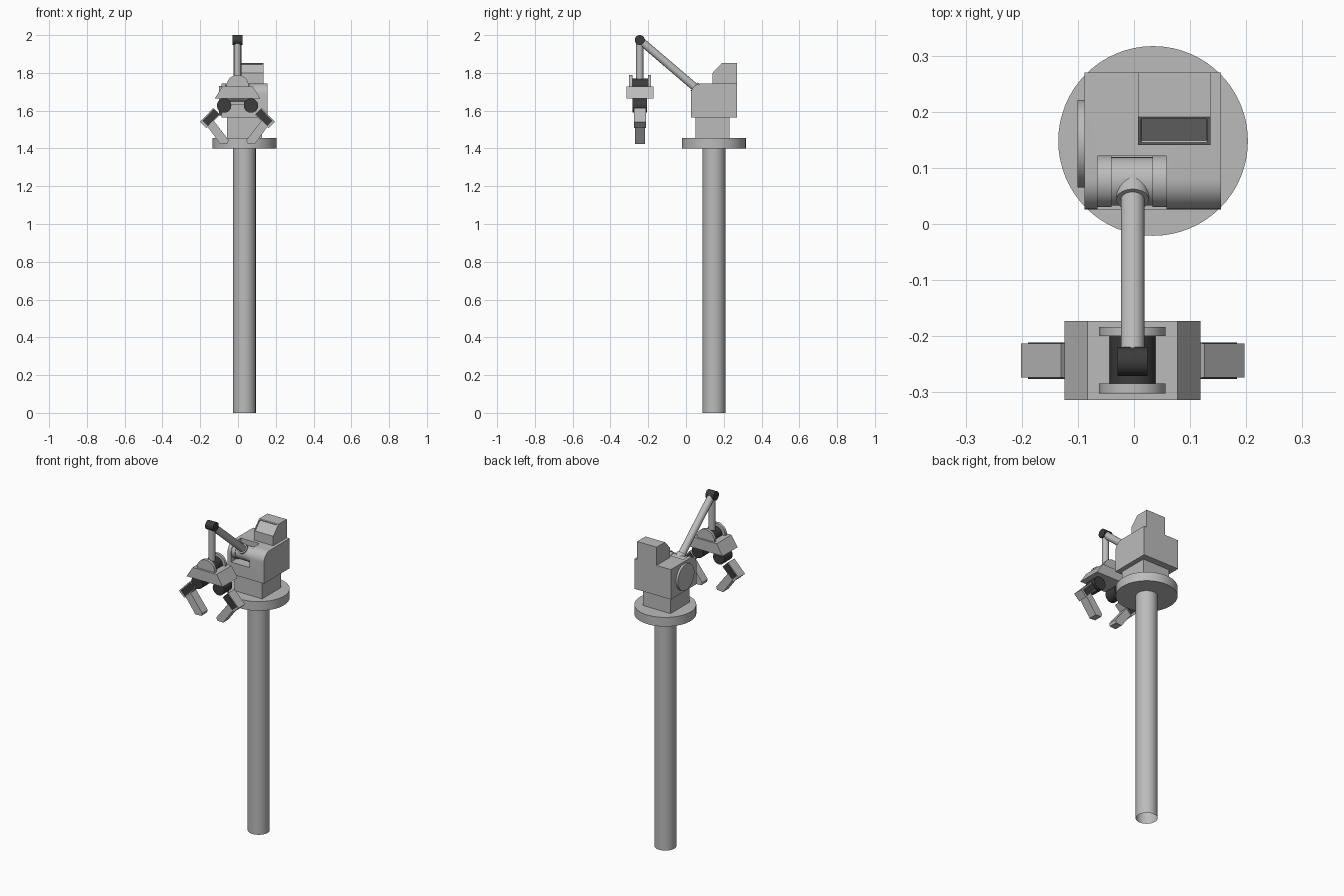
import bpy, bmesh, math
from mathutils import Vector, Matrix

if "Cube" in bpy.data.objects:
    bpy.data.objects.remove(bpy.data.objects["Cube"])


def material(name, v):
    m = bpy.data.materials.new(name)
    m.diffuse_color = (v, v, v, 1)
    m.use_nodes = True
    m.node_tree.nodes["Principled BSDF"].inputs["Base Color"].default_value = m.diffuse_color
    return m


LIGHT = material("light grey", 0.5)
DARK = material("charcoal", 0.045)
CX = -0.0025          # centre plane of the arm and gripper


def finish(name, bm, mat, smooth=False):
    bmesh.ops.recalc_face_normals(bm, faces=bm.faces)
    me = bpy.data.meshes.new(name)
    bm.to_mesh(me)
    bm.free()
    me.materials.append(mat)
    ob = bpy.data.objects.new(name, me)
    bpy.context.collection.objects.link(ob)
    if smooth:
        me.shade_smooth()
        me.set_sharp_from_angle(angle=math.radians(35))
    return ob


def cyl(name, p0, p1, r, mat=LIGHT, caps=True, seg=48):
    p0, p1 = Vector(p0), Vector(p1)
    d = p1 - p0
    bm = bmesh.new()
    rot = Vector((0, 0, 1)).rotation_difference(d).to_matrix().to_4x4()
    bmesh.ops.create_cone(bm, cap_ends=caps, segments=seg, radius1=r, radius2=r,
                          depth=d.length, matrix=Matrix.Translation((p0 + p1) / 2) @ rot)
    return finish(name, bm, mat, True)


def prism(name, pts, axis, a, b, mat=LIGHT, smooth=False):
    """Extrude a profile: axis x takes (y, z) points, axis y takes (x, z) points."""
    def at(p, t):
        return (t, p[0], p[1]) if axis == "x" else (p[0], t, p[1])
    bm = bmesh.new()
    lo = [bm.verts.new(at(p, a)) for p in pts]
    hi = [bm.verts.new(at(p, b)) for p in pts]
    n = len(pts)
    bm.faces.new(lo)
    bm.faces.new(hi[::-1])
    for i in range(n):
        bm.faces.new((lo[i], lo[(i + 1) % n], hi[(i + 1) % n], hi[i]))
    return finish(name, bm, mat, smooth)


def box(name, x, y, z, mat=LIGHT):
    return prism(name, [(y[0], z[0]), (y[1], z[0]), (y[1], z[1]), (y[0], z[1])], "x", x[0], x[1], mat)


# stand: open tube, round platform and neck
cyl("pole", (0.034, 0.148, 0), (0.034, 0.148, 1.41), 0.06, caps=False)
cyl("platform", (0.034, 0.148, 1.40), (0.034, 0.148, 1.455), 0.169, seg=64)
box("neck", (-0.058, 0.126), (0.05, 0.23), (1.455, 1.563))

# body with rounded front top edge and a notch for the shoulder
R = 0.055
arc = [(0.026 + R - R * math.cos(t), 1.743 - R + R * math.sin(t))
       for t in [math.pi / 2 * i / 10 for i in range(11)]]
body = prism("body", [(0.27, 1.563), (0.026, 1.563)] + arc + [(0.27, 1.743)], "x", -0.088, 0.155, LIGHT, True)
cutter = box("notch_cutter", (-0.065, 0.058), (0.0, 0.121), (1.635, 1.8))
cutter.hide_render = True
cutter.hide_viewport = True
mod = body.modifiers.new("notch", "BOOLEAN")
mod.operation, mod.object, mod.solver = "DIFFERENCE", cutter, "EXACT"
cyl("side_cover", (-0.101, 0.143, 1.653), (-0.085, 0.143, 1.653), 0.078)

# control box with a recessed screen on its slope
panel = prism("control_box", [(0.141, 1.74), (0.27, 1.74), (0.27, 1.853), (0.191, 1.853), (0.141, 1.80)],
              "x", 0.007, 0.136)
bm = bmesh.new()
bm.from_mesh(panel.data)
bm.normal_update()
slope = [f for f in bm.faces if f.normal.y < -0.3 and f.normal.z > 0.3]
bmesh.ops.inset_region(bm, faces=slope, thickness=0.008)
bmesh.ops.inset_region(bm, faces=slope, thickness=0.001, depth=-0.005)
bm.to_mesh(panel.data)
bm.free()

# shoulder drum in the notch
cyl("shoulder_drum", (-0.04, 0.076, 1.69), (0.033, 0.076, 1.69), 0.043)
for s, (a, b) in {"left": (-0.065, -0.04), "right": (0.033, 0.058)}.items():
    cyl("shoulder_cap_" + s, (a, 0.076, 1.69), (b, 0.076, 1.69), 0.046)

# upper arm, collar, elbow and lower arm
elbow = Vector((CX, -0.245, 1.974))
root = Vector((CX, 0.07, 1.705))
d = (root - elbow).normalized()
cyl("upper_arm", elbow, root, 0.021)
cyl("arm_collar", root - d * 0.035, root, 0.029)
cyl("elbow", elbow - Vector((0.027, 0, 0)), elbow + Vector((0.027, 0, 0)), 0.026, DARK)
cyl("lower_arm", elbow, (CX, -0.245, 1.75), 0.019)

# wrist drum between two flanges
cyl("wrist_drum", (CX, -0.284, 1.73), (CX, -0.2, 1.73), 0.041, DARK)
cyl("wrist_flange_front", (CX, -0.302, 1.73), (CX, -0.284, 1.73), 0.059)
cyl("wrist_flange_back", (CX, -0.2, 1.73), (CX, -0.184, 1.73), 0.059)

# palm
prism("palm", [(CX - 0.121, 1.664), (CX + 0.121, 1.664), (CX + 0.08, 1.728), (CX - 0.08, 1.728)],
      "y", -0.314, -0.173)

# fingers, mirrored about the gripper centre
for side, s in (("left", -1), ("right", 1)):
    def m(pts):
        return [(CX + s * x, z) for x, z in pts]
    cyl("knuckle_" + side, (CX + s * 0.071, -0.284, 1.627), (CX + s * 0.071, -0.207, 1.627), 0.038, DARK)
    prism("finger_" + side, m([(0.092, 1.578), (0.128, 1.614), (0.199, 1.541), (0.163, 1.507)]),
          "y", -0.274, -0.213)
    for k, y in (("front", -0.276), ("back", -0.213)):
        prism("finger_grip_%s_%s" % (side, k),
              m([(0.095, 1.581), (0.124, 1.610), (0.186, 1.546), (0.157, 1.518)]), "y", y, y + 0.002, DARK)
    prism("fingertip_" + side,
          m([(0.157, 1.513), (0.125, 1.545), (0.047, 1.444), (0.052, 1.427), (0.092, 1.424)]),
          "y", -0.27, -0.217)
